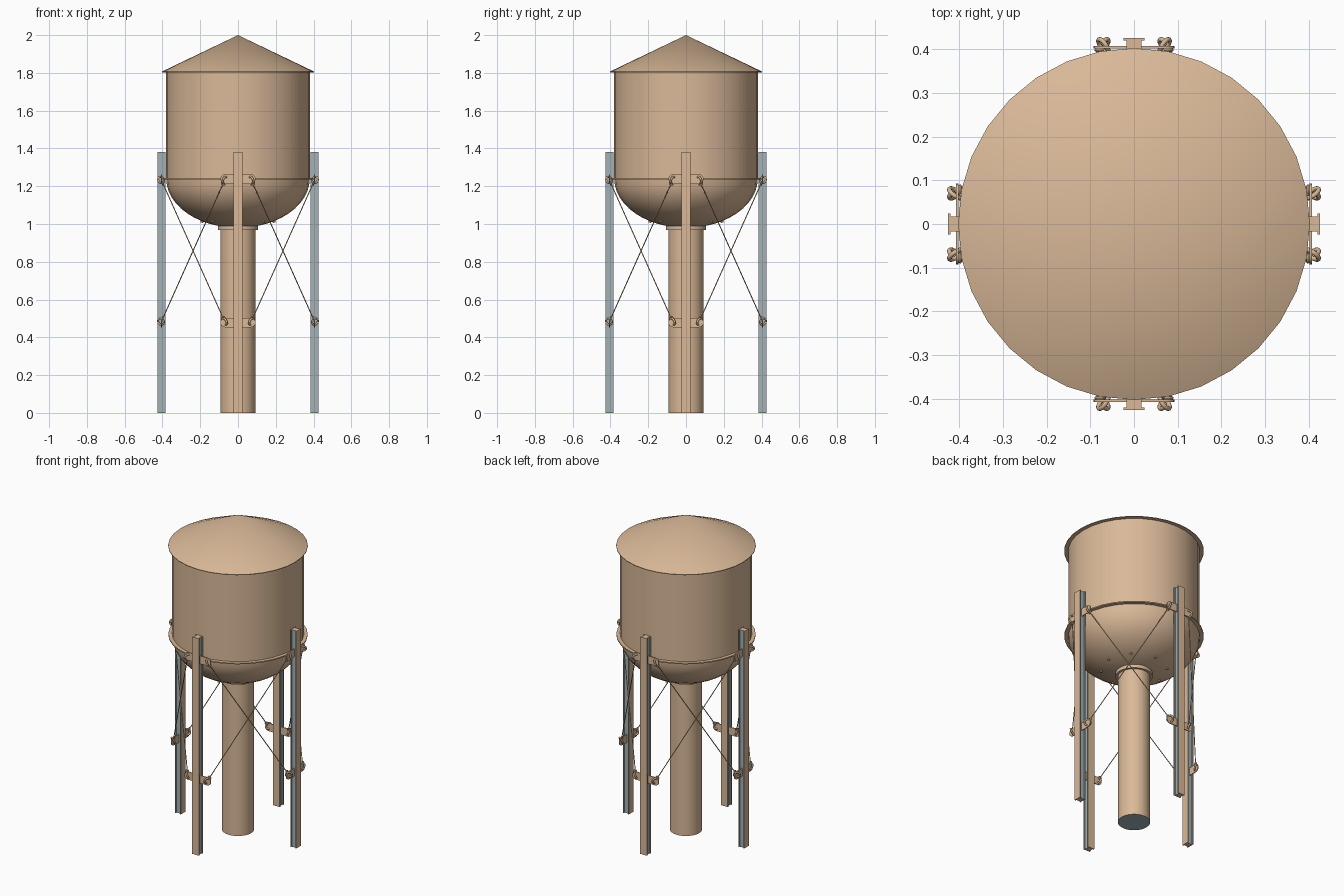
import bpy, bmesh, math
from mathutils import Vector, Matrix

if "Cube" in bpy.data.objects:
    bpy.data.objects.remove(bpy.data.objects["Cube"])


def material(name, rgb):
    m = bpy.data.materials.new(name)
    m.diffuse_color = (*rgb, 1)
    m.use_nodes = True
    m.node_tree.nodes["Principled BSDF"].inputs["Base Color"].default_value = m.diffuse_color
    return m


TAN = material("tan paint", (0.70, 0.485, 0.315))
GREY = material("blue grey steel", (0.36, 0.44, 0.46))


def finish(bm, name, angle=35, mats=(TAN,)):
    bmesh.ops.recalc_face_normals(bm, faces=bm.faces[:])
    me = bpy.data.meshes.new(name)
    for f in bm.faces:
        f.smooth = True
    bm.to_mesh(me)
    bm.free()
    me.set_sharp_from_angle(angle=math.radians(angle))
    for m in mats:
        me.materials.append(m)
    ob = bpy.data.objects.new(name, me)
    bpy.context.collection.objects.link(ob)
    return ob


def lathe(name, profile, sides=32, **kw):
    """Spin a list of (radius, z) points about the z axis."""
    bm = bmesh.new()
    vs = [bm.verts.new((r, 0, z)) for r, z in profile]
    es = [bm.edges.new(p) for p in zip(vs, vs[1:])]
    bmesh.ops.spin(bm, geom=vs + es, cent=(0, 0, 0), axis=(0, 0, 1),
                   angle=2 * math.pi, steps=sides, use_merge=True)
    bmesh.ops.remove_doubles(bm, verts=bm.verts[:], dist=1e-5)
    return finish(bm, name, **kw)


def prism(bm, outline, vec):
    f = bm.faces.new([bm.verts.new(p) for p in outline])
    g = bmesh.ops.extrude_face_region(bm, geom=[f])["geom"]
    bmesh.ops.translate(bm, vec=vec, verts=[v for v in g if isinstance(v, bmesh.types.BMVert)])


def tube(bm, a, b, r, sides=8):
    d = b - a
    mat = Matrix.Translation((a + b) / 2) @ d.to_track_quat('Z', 'Y').to_matrix().to_4x4()
    bmesh.ops.create_cone(bm, cap_ends=True, segments=sides, radius1=r, radius2=r,
                          depth=d.length, matrix=mat)


def torus(bm, centre, normal, R, r, n=16, m=8):
    rot = Vector(normal).to_track_quat('Z', 'Y').to_matrix()
    grid = []
    for i in range(n):
        a = 2 * math.pi * i / n
        ring = []
        for j in range(m):
            b = 2 * math.pi * j / m
            q = R + r * math.cos(b)
            ring.append(bm.verts.new(centre + rot @ Vector(
                (q * math.cos(a), q * math.sin(a), r * math.sin(b)))))
        grid.append(ring)
    for i in range(n):
        for j in range(m):
            k, l = (i + 1) % n, (j + 1) % m
            bm.faces.new((grid[i][j], grid[k][j], grid[k][l], grid[i][l]))


# Conical roof, tank wall, rim ledge and bowl
lathe("roof", [(0, 2.0), (0.403, 1.807), (0.403, 1.803), (0, 1.803)])
bowl = [(0.38 * math.cos(t), 1.24 - 0.26 * math.sin(t))
        for t in [i * math.pi / 24 for i in range(12)]] + [(0, 0.98)]
lathe("tank_wall", [(0.38, 1.805), (0.38, 1.24)])
lathe("tank_bowl", bowl)
lathe("tank_ledge", [(0.375, 1.243), (0.402, 1.243), (0.402, 1.236), (0.375, 1.236)])

# Central riser pipe with a collar and a grey underside
pipe = lathe("riser_pipe", [(0, 0), (0.093, 0), (0.093, 0.99)], mats=(TAN, GREY))
for p in pipe.data.polygons:
    p.material_index = 1 if abs(p.normal.z) > 0.9 else 0
lathe("riser_collar", [(0.09, 0.968), (0.107, 0.968), (0.107, 0.99), (0.09, 0.99)])

# Small bolts round the bottom of the bowl
bm = bmesh.new()
for i in range(8):
    a = math.radians(45 * i)
    c = Vector((0.19 * math.cos(a), 0.19 * math.sin(a), 1.015))
    n = Vector((c.x / 0.38 ** 2, c.y / 0.38 ** 2, -0.225 / 0.26 ** 2)).normalized()
    tube(bm, c - n * 0.006, c + n * 0.008, 0.008)
finish(bm, "bowl_bolts")

# Leg: I-beam section, painted flanges and bare steel sides
W, D, R0, R1, FL = 0.024, 0.007, 0.385, 0.426, 0.006
section = [(-W, R0), (W, R0), (W, R0 + FL), (W - D, R0 + FL), (W - D, R1 - FL), (W, R1 - FL),
           (W, R1), (-W, R1), (-W, R1 - FL), (D - W, R1 - FL), (D - W, R0 + FL), (-W, R0 + FL)]


def leg(name, turn):
    bm = bmesh.new()
    prism(bm, [(x, -r, 0) for x, r in section], (0, 0, 1.38))
    bmesh.ops.recalc_face_normals(bm, faces=bm.faces[:])
    for f in bm.faces:
        f.material_index = 1 if abs(f.normal.x) > 0.9 else 0
    bmesh.ops.rotate(bm, matrix=turn, verts=bm.verts[:])
    finish(bm, name, mats=(TAN, GREY))


# Round-ended bracket plates carrying the brace shackles
HIGH, LOW, EYE = 1.238, 0.478, 0.068


def bracket(name, turn):
    bm = bmesh.new()
    for z in (HIGH, LOW):
        pts = []
        for side in (1, -1):
            for i in range(9):
                a = math.radians(-90 + 22.5 * i)
                pts.append((side * (EYE + 0.025 * math.cos(a)), -0.402,
                            z + side * 0.025 * math.sin(a)))
        prism(bm, pts, (0, -0.006, 0))
    bmesh.ops.rotate(bm, matrix=turn, verts=bm.verts[:])
    finish(bm, name)


# Crossed brace rods between neighbouring legs, with a shackle at each end
def braces(name, turn):
    bm = bmesh.new()
    for z0, z1 in ((HIGH, LOW), (LOW, HIGH)):
        a = Vector((EYE, -0.408, z0))
        b = Vector((0.408, -EYE, z1))
        d = (b - a).normalized()
        a2, b2 = a + d * 0.02, b - d * 0.02
        tube(bm, a2, b2, 0.0028, 6)
        for p, s, out in ((a, 1, Vector((0, -1, 0))), (b, -1, Vector((1, 0, 0)))):
            n = d.cross(out).normalized() + out * 0.6
            torus(bm, p + d * s * 0.006 + out * 0.002, n, 0.018, 0.0055)
            torus(bm, p + d * s * 0.026, out, 0.009, 0.004, 12, 6)
    bmesh.ops.rotate(bm, matrix=turn, verts=bm.verts[:])
    finish(bm, name, angle=50)


for i, side in enumerate(("front", "right", "back", "left")):
    turn = Matrix.Rotation(math.radians(90 * i), 3, 'Z')
    leg(side + "_leg", turn)
    bracket(side + "_bracket_plates", turn)
    braces(side + "_cross_braces", turn)
